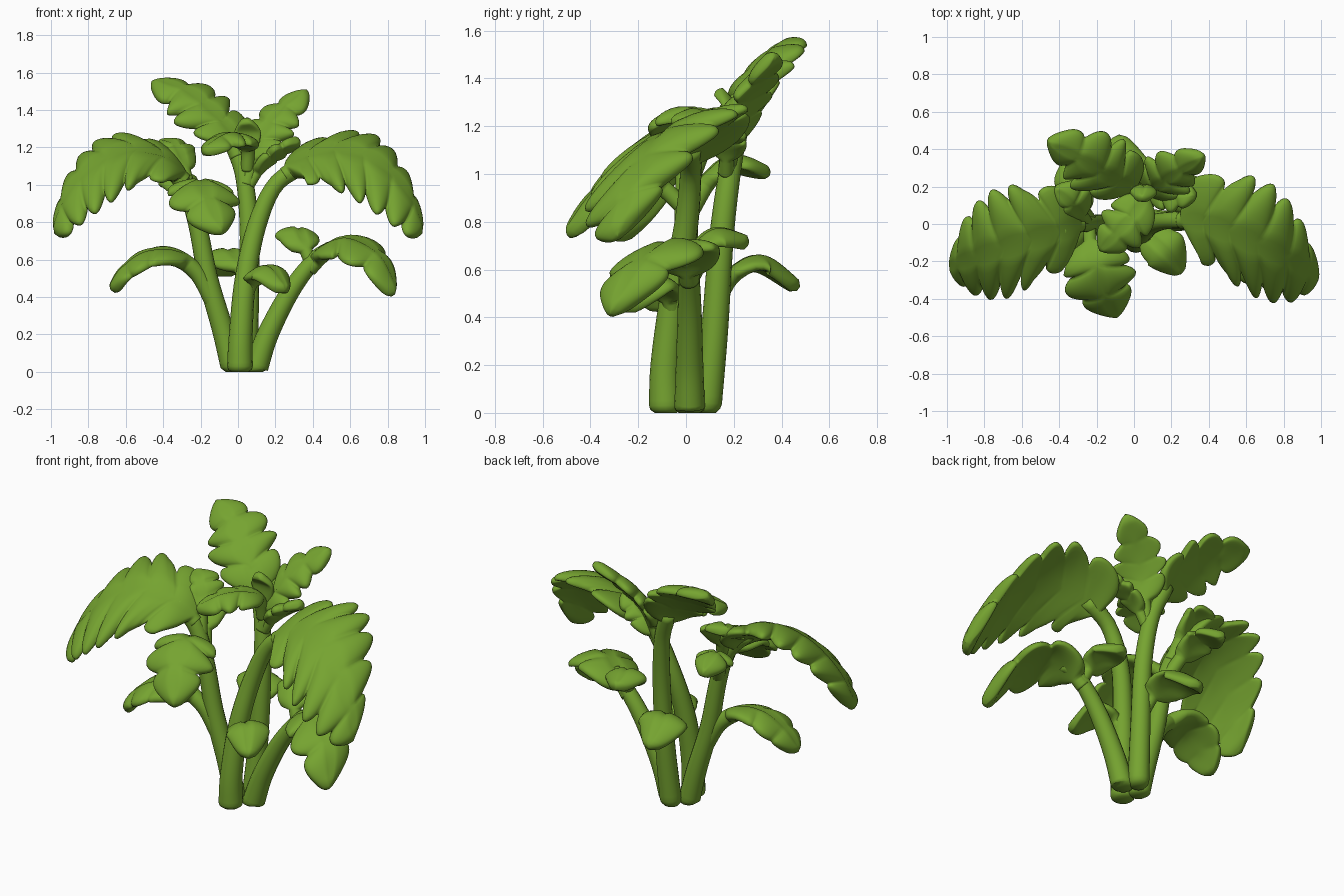
import bpy, math
from mathutils import Vector

if "Cube" in bpy.data.objects:
    bpy.data.objects.remove(bpy.data.objects["Cube"])

green = bpy.data.materials.new("leaf_green")
green.diffuse_color = (0.18, 0.37, 0.03, 1)
green.use_nodes = True
green.node_tree.nodes["Principled BSDF"].inputs["Base Color"].default_value = green.diffuse_color


def curve(pts, t):
    """Catmull-Rom position at t in 0..1."""
    p = [Vector(q) for q in pts]
    p = [2 * p[0] - p[1]] + p + [2 * p[-1] - p[-2]]
    n = len(pts) - 1
    i = max(0, min(n - 1, int(t * n)))
    f = t * n - i
    a, b, c, d = p[i:i + 4]
    return 0.5 * (2 * b + (c - a) * f + (2 * a - 5 * b + 4 * c - d) * f * f
                  + (3 * b - a - 3 * c + d) * f ** 3)


def tangent(pts, t):
    t = max(0.005, min(0.995, t))
    return (curve(pts, t + 0.005) - curve(pts, t - 0.005)).normalized()


def loft(name, rings):
    k = len(rings[0])
    verts = [v for r in rings for v in r]
    faces = [(i * k + j, i * k + (j + 1) % k, (i + 1) * k + (j + 1) % k, (i + 1) * k + j)
             for i in range(len(rings) - 1) for j in range(k)]
    faces += [tuple(reversed(range(k))), tuple(range(len(verts) - k, len(verts)))]
    me = bpy.data.meshes.new(name)
    me.from_pydata(verts, [], faces)
    me.materials.append(green)
    me.polygons.foreach_set("use_smooth", [True] * len(me.polygons))
    ob = bpy.data.objects.new(name, me)
    bpy.context.collection.objects.link(ob)


def stalk(name, pts, r0, r1, k=16, n=28):
    rings = []
    for i in range(n + 1):
        t = (i / n) ** 1.3
        tan = Vector((0, 0, 1)) if i < 2 else tangent(pts, t)
        side = Vector((0, 1, 0))
        side = (side - tan * side.dot(tan)).normalized()
        nor = side.cross(tan)
        r = (r0 + (r1 - r0) * min(1, t * 1.3)) * (0.65 if i == 0 else 0.92 if i == 1 else 1)
        c = curve(pts, t)
        rings.append([c + side * r * math.cos(a) - nor * r * math.sin(a)
                      for a in (2 * math.pi * j / k for j in range(k))])
    loft(name, rings)


def leaf(name, pts, side, width, lobes, pet=0.2, r=0.035, thick=0.032, droop=0.25,
         cut=0.4, ortho=1.0, twist=0.0, k=32):
    """Petiole that flattens into a lobed, arched blade with a grooved midrib."""
    n = 14 * lobes + 12
    side = Vector(side).normalized()
    if side.cross(tangent(pts, 0.5)).z < 0:
        side = -side
    up = math.copysign(twist, side.z)
    length = sum((curve(pts, (i + 1) / 20) - curve(pts, i / 20)).length for i in range(20))
    rings = []
    for i in range(n + 1):
        t = i / n
        s = max(0, (t - pet) / (1 - pet))
        env = max(0, math.sin(math.pi * s ** 0.72)) ** 0.58
        lob = abs(math.sin(math.pi * lobes * s)) ** 0.6 if lobes > 1 else 1
        blend = min(1, s * 5)
        stem = r * (1 - blend) + 0.012 * blend
        w = stem + width * env * (1 - cut + cut * lob)
        h = r + (thick - r) * blend
        if s > 0.93:
            h *= max(0.15, 1 - ((s - 0.93) / 0.07) ** 2) ** 0.5
        turned = (side + Vector((0, 0, up * s))).normalized()
        ring = []
        for j in range(k):
            a = 2 * math.pi * j / k
            v, u = math.cos(a), math.sin(a)
            tt = t + 0.65 * abs(v) * w * blend * (1 - s) / length
            tan = tangent(pts, tt)
            sd = (turned - tan * turned.dot(tan) * (1 - blend * (1 - ortho))).normalized()
            nor = sd.cross(tan).normalized()
            # puffed lobes with grooves between them
            hh = h * (1 - 0.3 * blend * (1 - lob) * min(1, abs(v) * 1.6))
            z = math.copysign(abs(u) ** (1 - 0.35 * blend), u) * hh
            if u > 0.99:
                z -= 0.4 * h * blend * env
            z -= droop * blend * v * v * w
            z -= 0.2 * h * blend * (1 - lob) * abs(v)
            ring.append(curve(pts, tt) + sd * v * w + nor * z)
        rings.append(ring)
    loft(name, rings)


# main stalks rising from the base
stalk("front_stalk", [(.01, -.085, 0), (.015, -.085, .2), (.04, -.05, .5), (.10, .0, .78),
                      (.2, .02, 1.0), (.36, .02, 1.11)], .07, .045)
stalk("left_stalk", [(-.025, .01, 0), (-.08, .01, .22), (-.16, .0, .5), (-.22, .0, .8),
                     (-.29, .0, 1.0), (-.4, -.03, 1.12)], .062, .045)
stalk("right_stalk", [(.09, .015, 0), (.16, .015, .2), (.28, .015, .43), (.41, .01, .6),
                      (.5, -.01, .66)], .065, .042)
stalk("back_stalk", [(.04, .085, 0), (.055, .12, .35), (.06, .15, .75), (.03, .19, 1.05),
                     (-.04, .23, 1.25)], .062, .045)

# large arching leaves
leaf("large_left_leaf", [(-.29, .0, 1.02), (-.4, -.03, 1.13), (-.58, -.08, 1.17), (-.76, -.14, 1.09),
                         (-.9, -.19, .93), (-.97, -.23, .735)], (-.08, .9, .38), .32, 6, pet=.05,
     r=.045, thick=.04, droop=.15, ortho=.15, cut=.38, twist=.3)
leaf("large_right_leaf", [(.25, .02, 1.05), (.37, .02, 1.13), (.54, -.04, 1.17), (.73, -.13, 1.11),
                          (.89, -.22, .94), (.975, -.28, .735)], (.08, .9, .4), .34, 6, pet=.05,
     r=.045, thick=.04, droop=.15, ortho=.15, cut=.38, twist=.3)

# lower leaves
leaf("lower_left_leaf", [(-.13, .0, .37), (-.22, -.02, .53), (-.35, -.05, .62), (-.48, -.08, .62),
                         (-.6, -.1, .54), (-.67, -.12, .43)], (0, 1, .2), .15, 3, pet=.3, r=.045,
     cut=.18, thick=.036, droop=.15, ortho=.5)
leaf("lower_right_leaf", [(.38, .015, .55), (.48, -.01, .65), (.6, -.08, .69), (.75, -.2, .6),
                          (.83, -.31, .41)], (.3, .9, .15), .2, 3, pet=.1, r=.042, cut=.4,
     thick=.038, droop=.2, ortho=.4, twist=.15)
leaf("lower_right_rear_leaf", [(.4, .01, .56), (.35, .05, .68), (.32, .13, .745), (.29, .26, .71)],
     (1, .2, -.1), .11, 1, pet=.25, r=.035, cut=.2)
leaf("small_front_leaf", [(.04, -.05, .4), (.09, -.08, .5), (.17, -.15, .54), (.25, -.26, .43)],
     (.7, .7, .1), .11, 1, pet=.25, r=.035)
leaf("small_back_leaf", [(.04, .12, .45), (.0, .2, .58), (-.06, .32, .63), (-.08, .47, .52)],
     (1, .1, 0), .13, 1, pet=.25, r=.035)

# middle leaves on the left stalk
leaf("front_left_leaf", [(-.24, .0, .85), (-.23, -.12, .96), (-.2, -.23, 1.0), (-.16, -.37, .91),
                         (-.09, -.49, .74)], (1, .25, 0), .19, 3, pet=.22, r=.035, thick=.036)
leaf("rear_left_leaf", [(-.23, .01, .83), (-.29, .1, .98), (-.33, .2, 1.05), (-.36, .35, 1.0)],
     (1, .3, .1), .1, 2, pet=.25, r=.038)
leaf("upper_left_leaf", [(-.26, .01, .95), (-.3, .07, 1.11), (-.34, .12, 1.2), (-.42, .2, 1.22)],
     (.7, .6, .3), .12, 2, pet=.25, r=.038)

# crown leaves on the back stalk
leaf("crown_left_leaf", [(-.0, .2, 1.15), (-.06, .23, 1.29), (-.16, .28, 1.4), (-.28, .36, 1.49),
                         (-.46, .45, 1.545)], (.6, .7, .4), .19, 4, pet=.1, r=.042, droop=.2,
     cut=.45, thick=.036)
leaf("crown_right_leaf", [(.045, .17, 1.0), (.09, .19, 1.15), (.14, .22, 1.27), (.22, .28, 1.38),
                          (.37, .37, 1.5)], (.6, -.7, -.4), .14, 4, pet=.22, r=.038, droop=.2,
     cut=.45)
leaf("crown_front_leaf", [(.05, .17, 1.08), (.05, .13, 1.2), (-.01, .04, 1.25), (-.09, -.05, 1.24),
                          (-.18, -.14, 1.17)], (.7, -.7, 0), .13, 3, pet=.25, r=.035)
leaf("crown_low_right_leaf", [(.06, .17, 1.0), (.13, .17, 1.11), (.21, .16, 1.18), (.33, .15, 1.24)],
     (.1, 1, -.3), .09, 3, pet=.2, r=.03, droop=.1)
leaf("crown_inner_leaf", [(.04, .19, 1.1), (.05, .19, 1.2), (.05, .18, 1.29), (.04, .13, 1.35)],
     (1, 0, 0), .06, 1, pet=.2, r=.03, thick=.025)
